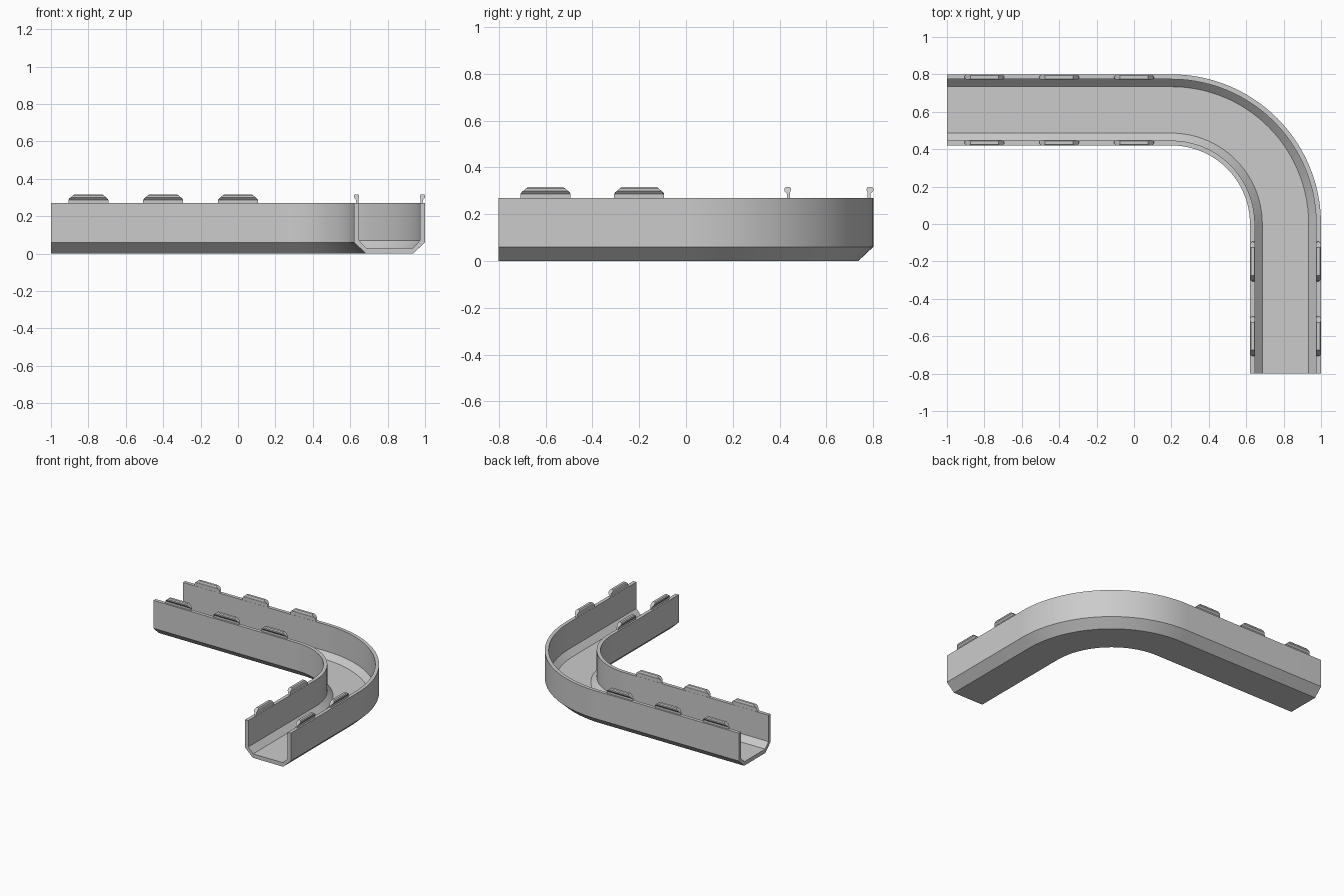
import bpy, bmesh
from math import sin, cos, pi, radians

cube = bpy.data.objects.get("Cube")
if cube:
    bpy.data.objects.remove(cube, do_unlink=True)

grey = bpy.data.materials.new("plain grey")
grey.use_nodes = True
colour = (0.6, 0.6, 0.6, 1)
grey.diffuse_color = colour
bsdf = grey.node_tree.nodes["Principled BSDF"]
bsdf.inputs["Base Color"].default_value = colour
bsdf.inputs["Roughness"].default_value = 0.6

BEND_X, BEND_Y = 0.2, 0.0      # centre of the bend
R_IN, R_OUT = 0.42, 0.80       # inner and outer wall radius
WALL, TOP = 0.026, 0.27
END_X, END_Y = -1.0, -0.8      # open ends of the legs


def loft(name, rings):
    """Skin closed rings of points and cap both ends."""
    bm = bmesh.new()
    loops = [[bm.verts.new(p) for p in ring] for ring in rings]
    for a, b in zip(loops, loops[1:]):
        n = len(a)
        for i in range(n):
            j = (i + 1) % n
            bm.faces.new((a[i], a[j], b[j], b[i]))
    bm.faces.new(loops[0])
    bm.faces.new(loops[-1])
    bmesh.ops.recalc_face_normals(bm, faces=bm.faces)
    mesh = bpy.data.meshes.new(name)
    bm.to_mesh(mesh)
    bm.free()
    mesh.materials.append(grey)
    obj = bpy.data.objects.new(name, mesh)
    bpy.context.collection.objects.link(obj)
    bpy.ops.object.select_all(action='DESELECT')
    obj.select_set(True)
    bpy.context.view_layer.objects.active = obj
    bpy.ops.object.shade_smooth_by_angle(angle=radians(20))
    return obj


# Channel section: half of it as (distance in from the wall, height), mirrored
half = [(0.064, 0), (0, 0.06), (0, TOP), (WALL, TOP), (WALL, 0.071), (0.066, 0.03)]
section = [(R_IN + d, z) for d, z in half]
section += [(R_OUT - d, z) for d, z in reversed(half)]

# Channel swept along leg, quarter bend, leg
rings = [[(END_X, BEND_Y + r, z) for r, z in section]]
STEPS = 36
for k in range(STEPS + 1):
    a = pi / 2 * (1 - k / STEPS)
    rings.append([(BEND_X + r * cos(a), BEND_Y + r * sin(a), z) for r, z in section])
rings.append([(BEND_X + r, END_Y, z) for r, z in section])
loft("channel", rings)

# Clip section: (offset outward from the wall's outer face, height)
clip = [(-0.025, 0.265), (-0.012, 0.265), (-0.012, 0.286), (0, 0.3),
        (0, 0.31), (-0.006, 0.317), (-0.024, 0.317), (-0.028, 0.31),
        (-0.028, 0.302), (-0.025, 0.294)]


def half_length(z):
    return 0.107 - max(0, z - 0.29) * 1.2


def add_clip(name, along, radius, out, on_x_leg):
    rings = []
    for side in (-1, 1):
        ring = []
        for o, z in clip:
            s, r = along + side * half_length(z), radius + out * o
            ring.append((s, BEND_Y + r, z) if on_x_leg else (BEND_X + r, s, z))
        rings.append(ring)
    loft(name, rings)


# Clips along both walls of each leg
for wall, radius, out in (("inner", R_IN, -1), ("outer", R_OUT, 1)):
    for i, x in enumerate((-0.8, -0.4, 0.0)):
        add_clip(f"long_leg_{wall}_clip_{i + 1}", x, radius, out, True)
    for i, y in enumerate((-0.6, -0.2)):
        add_clip(f"short_leg_{wall}_clip_{i + 1}", y, radius, out, False)
